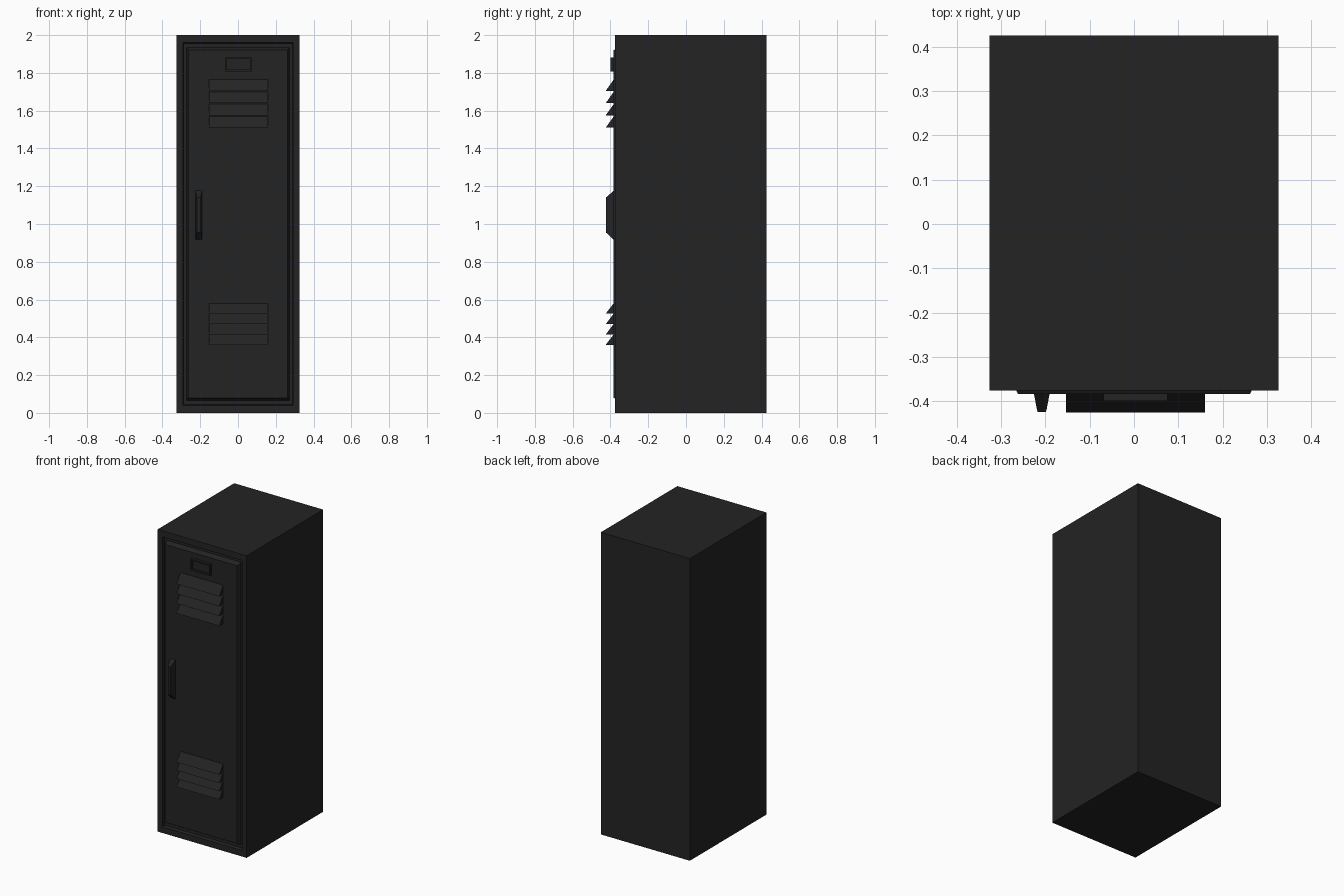
import bpy, bmesh

if "Cube" in bpy.data.objects:
    bpy.data.objects.remove(bpy.data.objects["Cube"])

mat = bpy.data.materials.new("charcoal black")
mat.diffuse_color = (0.017, 0.017, 0.017, 1)
mat.use_nodes = True
mat.node_tree.nodes["Principled BSDF"].inputs["Base Color"].default_value = mat.diffuse_color


def make(name, verts, faces):
    me = bpy.data.meshes.new(name)
    me.from_pydata(verts, [], faces)
    bm = bmesh.new()
    bm.from_mesh(me)
    bmesh.ops.recalc_face_normals(bm, faces=bm.faces)
    bm.to_mesh(me)
    bm.free()
    me.materials.append(mat)
    ob = bpy.data.objects.new(name, me)
    bpy.context.collection.objects.link(ob)
    return ob


def rings(name, loops):
    """Bridge rectangles (x0, x1, z0, z1, y) in order and cap both ends."""
    verts, faces = [], [(0, 1, 2, 3)]
    for x0, x1, z0, z1, y in loops:
        verts += [(x0, y, z0), (x1, y, z0), (x1, y, z1), (x0, y, z1)]
    for i in range(len(loops) - 1):
        a, b = 4 * i, 4 * i + 4
        for k in range(4):
            n = (k + 1) % 4
            faces.append((a + k, a + n, b + n, b + k))
    e = 4 * (len(loops) - 1)
    faces.append((e, e + 1, e + 2, e + 3))
    return make(name, verts, faces)


# cabinet: closed box with a front rim, a narrow groove and a raised door panel
rings("cabinet_and_door", [
    (-0.326, 0.326, 0, 2, 0.425),
    (-0.326, 0.326, 0, 2, -0.375),
    (-0.292, 0.292, 0.04, 1.96, -0.375),
    (-0.288, 0.288, 0.045, 1.955, -0.355),
    (-0.272, 0.272, 0.065, 1.935, -0.355),
    (-0.266, 0.266, 0.075, 1.925, -0.375),
    (-0.262, 0.262, 0.08, 1.92, -0.383),
])


# louvres: wedges with a flat underside and a sloping top
def louvre(name, z, h):
    v = [(x, y, zz) for x in (-0.153, 0.16)
         for y, zz in ((-0.381, z), (-0.425, z), (-0.381, z + h))]
    make(name, v, [(0, 1, 2), (3, 4, 5), (0, 1, 4, 3), (1, 2, 5, 4), (2, 0, 3, 5)])


for i in range(4):
    louvre(f"upper_louvre_{i + 1}", 1.51 + 0.065 * i, 0.062)
    louvre(f"lower_louvre_{i + 1}", 0.36 + 0.055 * i, 0.058)

# label holder: raised rim around a sunken plate
rings("label_holder", [
    (-0.069, 0.075, 1.808, 1.882, -0.381),
    (-0.069, 0.075, 1.808, 1.882, -0.399),
    (-0.060, 0.066, 1.817, 1.873, -0.399),
    (-0.060, 0.066, 1.817, 1.873, -0.386),
])

# handle: thin tapered grip
rings("handle", [
    (-0.226, -0.190, 0.915, 1.178, -0.381),
    (-0.219, -0.197, 0.950, 1.145, -0.418),
    (-0.217, -0.199, 0.954, 1.141, -0.424),
])
